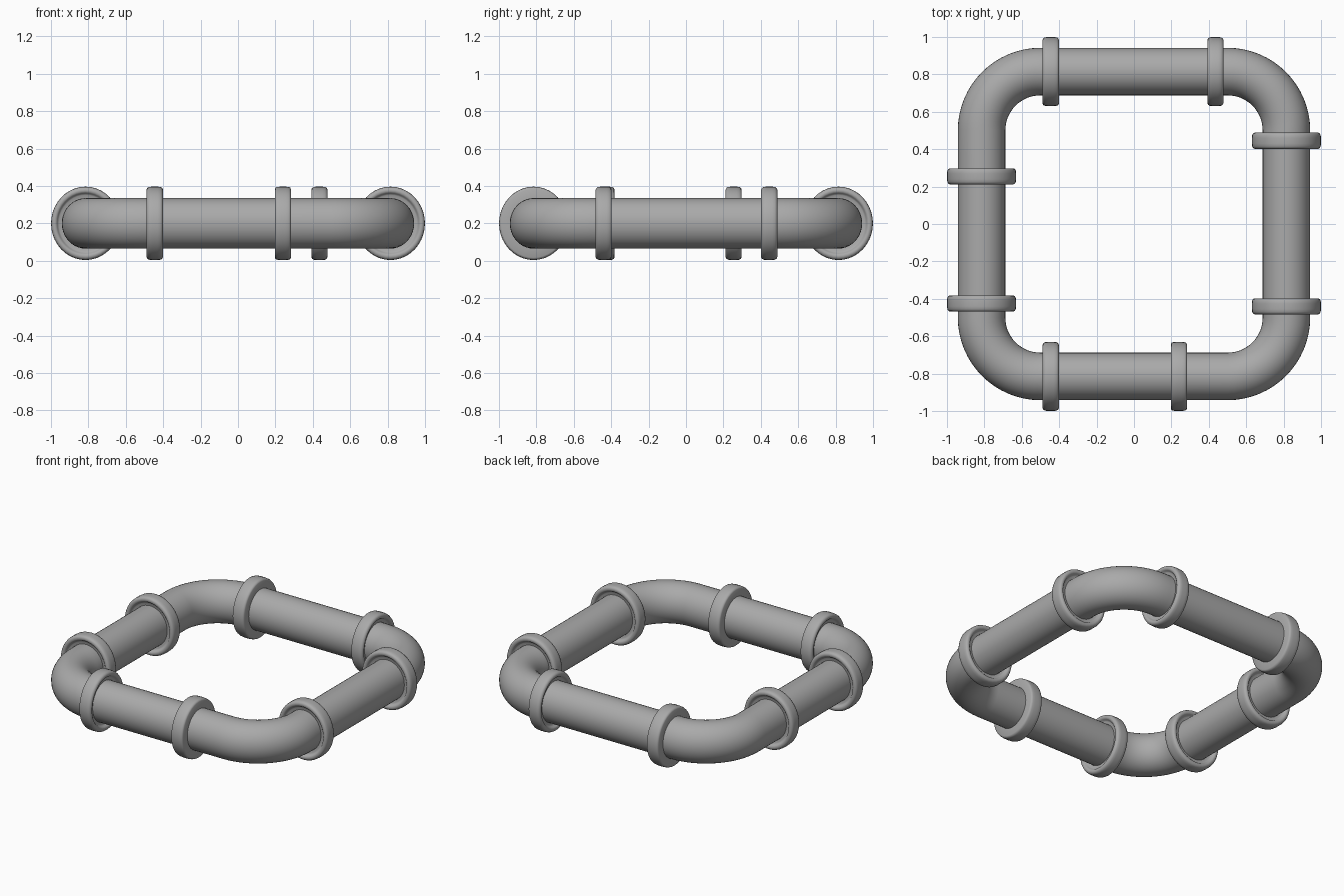
import bpy, bmesh, math
from mathutils import Vector

if "Cube" in bpy.data.objects:
    bpy.data.objects.remove(bpy.data.objects["Cube"])

SIDES = 40
C, Z, R = 0.815, 0.2, 0.127      # pipe centre line, height, radius
A = 0.315                        # bend radius
ZS = 1.063                       # pipes are slightly taller than wide

mat = bpy.data.materials.new("pipe grey")
mat.diffuse_color = (0.4, 0.4, 0.4, 1)
mat.use_nodes = True
mat.node_tree.nodes["Principled BSDF"].inputs["Base Color"].default_value = mat.diffuse_color


def skin(name, rings, closed=False):
    """Surface through rings given as (centre, direction, radius)."""
    bm = bmesh.new()
    rows = []
    for p, d, r in rings:
        side = Vector((d[1], -d[0], 0)).normalized()
        row = []
        for i in range(SIDES):
            a = 2 * math.pi * i / SIDES
            row.append(bm.verts.new(Vector((p[0], p[1], Z)) + side * r * math.cos(a)
                                    + Vector((0, 0, r * ZS * math.sin(a)))))
        rows.append(row)
    pairs = list(zip(rows, rows[1:]))
    if closed:
        pairs.append((rows[-1], rows[0]))
    for a, b in pairs:
        for i in range(SIDES):
            j = (i + 1) % SIDES
            bm.faces.new((a[i], a[j], b[j], b[i]))
    if not closed:
        bm.faces.new(rows[0])
        bm.faces.new(rows[-1])
    bmesh.ops.recalc_face_normals(bm, faces=bm.faces)
    me = bpy.data.meshes.new(name)
    bm.to_mesh(me)
    bm.free()
    me.materials.append(mat)
    ob = bpy.data.objects.new(name, me)
    bpy.context.collection.objects.link(ob)
    bpy.ops.object.select_all(action='DESELECT')
    ob.select_set(True)
    bpy.context.view_layer.objects.active = ob
    bpy.ops.object.shade_smooth_by_angle(angle=math.radians(50))


# straight pipes between each pair of collars
X, Y = (1, 0), (0, 1)
runs = [("front", X, -C, -0.445, 0.24), ("right", Y, C, -0.44, 0.445),
        ("back", X, C, -0.445, 0.435), ("left", Y, -C, -0.425, 0.255)]


def at(d, off, t):
    return (t, off) if d == X else (off, t)


for name, d, off, lo, hi in runs:
    skin(name + "_straight_pipe", [(at(d, off, t), d, R) for t in (lo, hi)])

# corner bends, each running from one collar to the next
bends = [("front_right", 1, -1, 0.24, -0.44), ("back_right", 1, 1, 0.435, 0.445),
         ("back_left", -1, 1, -0.445, 0.255), ("front_left", -1, -1, -0.445, -0.425)]
for name, sx, sy, xe, ye in bends:
    k = C - A
    rings = [((xe, sy * C), (sx, 0), R)]
    for i in range(17):
        a = math.pi / 2 * i / 16
        rings.append(((sx * (k + A * math.sin(a)), sy * (k + A * math.cos(a))),
                      (sx * math.cos(a), -sy * math.sin(a)), R))
    rings.append(((sx * C, ye), (0, -sy), R))
    skin(name + "_bend", rings)

# collars: rounded rim, most with a recessed face around the pipe
W = 0.043
grooved = [(0.115, 0.024), (0.142, 0.024), (0.149, 0.029), (0.153, 0.037), (0.160, W),
           (0.170, W), (0.178, 0.039), (0.183, 0.030), (0.1845, 0.015)]
flat = [(0.115, W), (0.172, W), (0.180, 0.039), (0.183, 0.030), (0.1845, 0.015)]
for name, d, off, lo, hi in runs:
    for end, t in (("first", lo), ("second", hi)):
        plain = (name, end) in (("front", "second"), ("back", "first"))
        half = flat if plain else grooved
        prof = [(r, -w) for r, w in half] + [(r, w) for r, w in reversed(half)]
        skin(f"{name}_{end}_collar", [(at(d, off, t + w), d, r) for r, w in prof], True)
